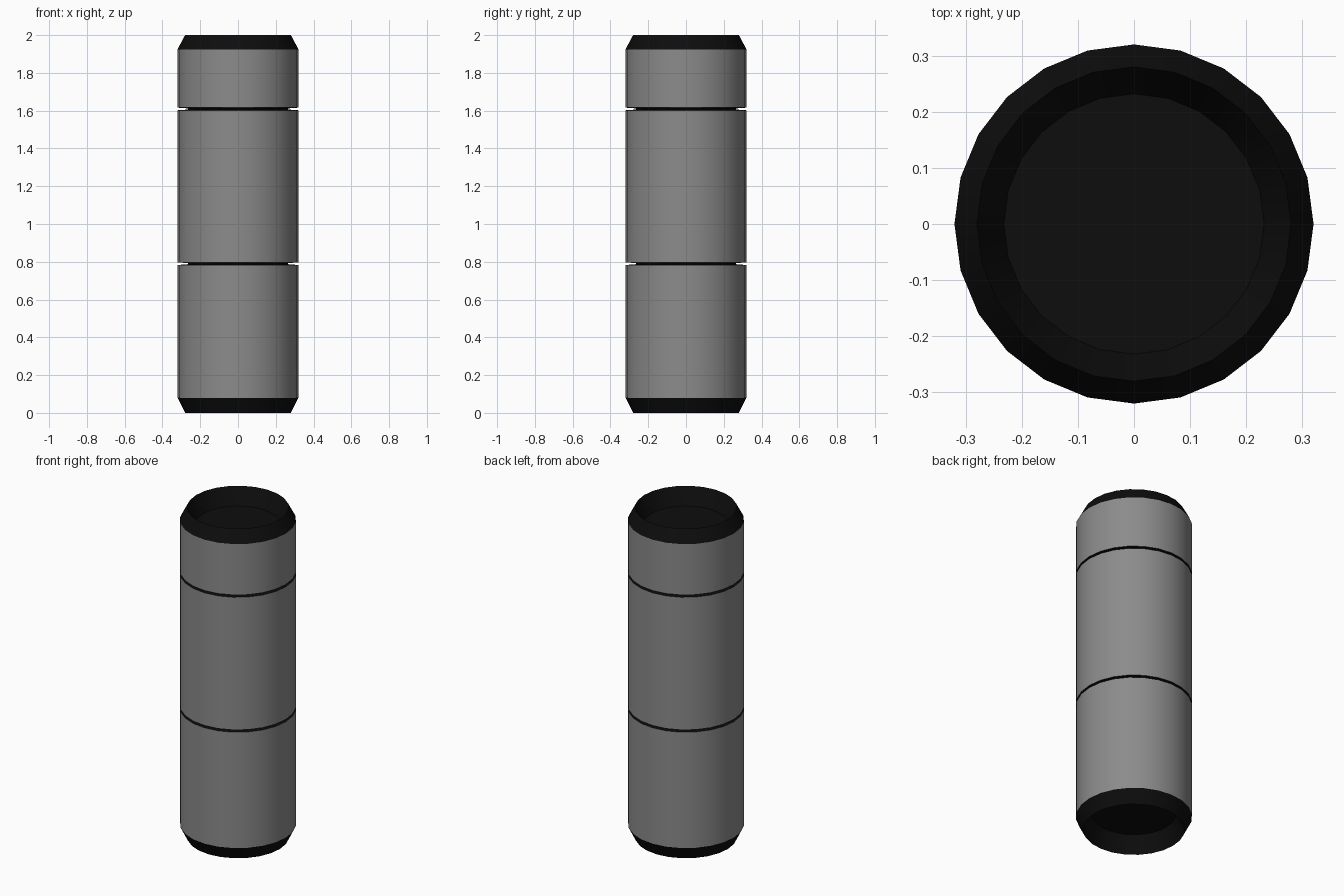
import bpy, bmesh, math

if "Cube" in bpy.data.objects:
    bpy.data.objects.remove(bpy.data.objects["Cube"])

SIDES = 24


def material(name, v):
    m = bpy.data.materials.new(name)
    m.diffuse_color = (v, v, v, 1)
    m.use_nodes = True
    m.node_tree.nodes["Principled BSDF"].inputs["Base Color"].default_value = m.diffuse_color
    return m


grey = material("grey_metal", 0.26)
black = material("black_trim", 0.004)


def lathe(name, profile, mat):
    """Spin (radius, z) points round z; a zero radius closes on the axis."""
    bm = bmesh.new()
    rings = []
    for r, z in profile:
        if r == 0:
            rings.append([bm.verts.new((0, 0, z))] * SIDES)
        else:
            rings.append([bm.verts.new((r * math.cos(math.tau * i / SIDES),
                                        r * math.sin(math.tau * i / SIDES), z))
                          for i in range(SIDES)])
    for a, b in zip(rings, rings[1:]):
        for i in range(SIDES):
            j = (i + 1) % SIDES
            bm.faces.new(list(dict.fromkeys((a[i], a[j], b[j], b[i]))))
    me = bpy.data.meshes.new(name)
    bm.to_mesh(me)
    bm.free()
    me.materials.append(mat)
    ob = bpy.data.objects.new(name, me)
    bpy.context.collection.objects.link(ob)
    bpy.ops.object.select_all(action='DESELECT')
    ob.select_set(True)
    bpy.context.view_layer.objects.active = ob
    bpy.ops.object.shade_smooth_by_angle(angle=math.radians(25))
    return ob


# Grey casing sections
for name, lo, hi in (("lower_casing", 0.08, 0.783),
                     ("middle_casing", 0.797, 1.602),
                     ("upper_casing", 1.616, 1.925)):
    lathe(name, [(0.32, lo), (0.32, hi)], grey)

# Black V-shaped grooves between the sections
for name, z in (("lower_groove", 0.79), ("upper_groove", 1.609)):
    lathe(name, [(0.32, z - 0.007), (0.265, z - 0.003),
                 (0.265, z + 0.003), (0.32, z + 0.007)], black)

# Black chamfered end caps with dished recesses
lathe("top_cap", [(0.32, 1.925), (0.28, 2.0), (0.232, 1.9), (0, 1.9)], black)
lathe("bottom_cap", [(0, 0.1), (0.232, 0.1), (0.28, 0), (0.32, 0.08)], black)
